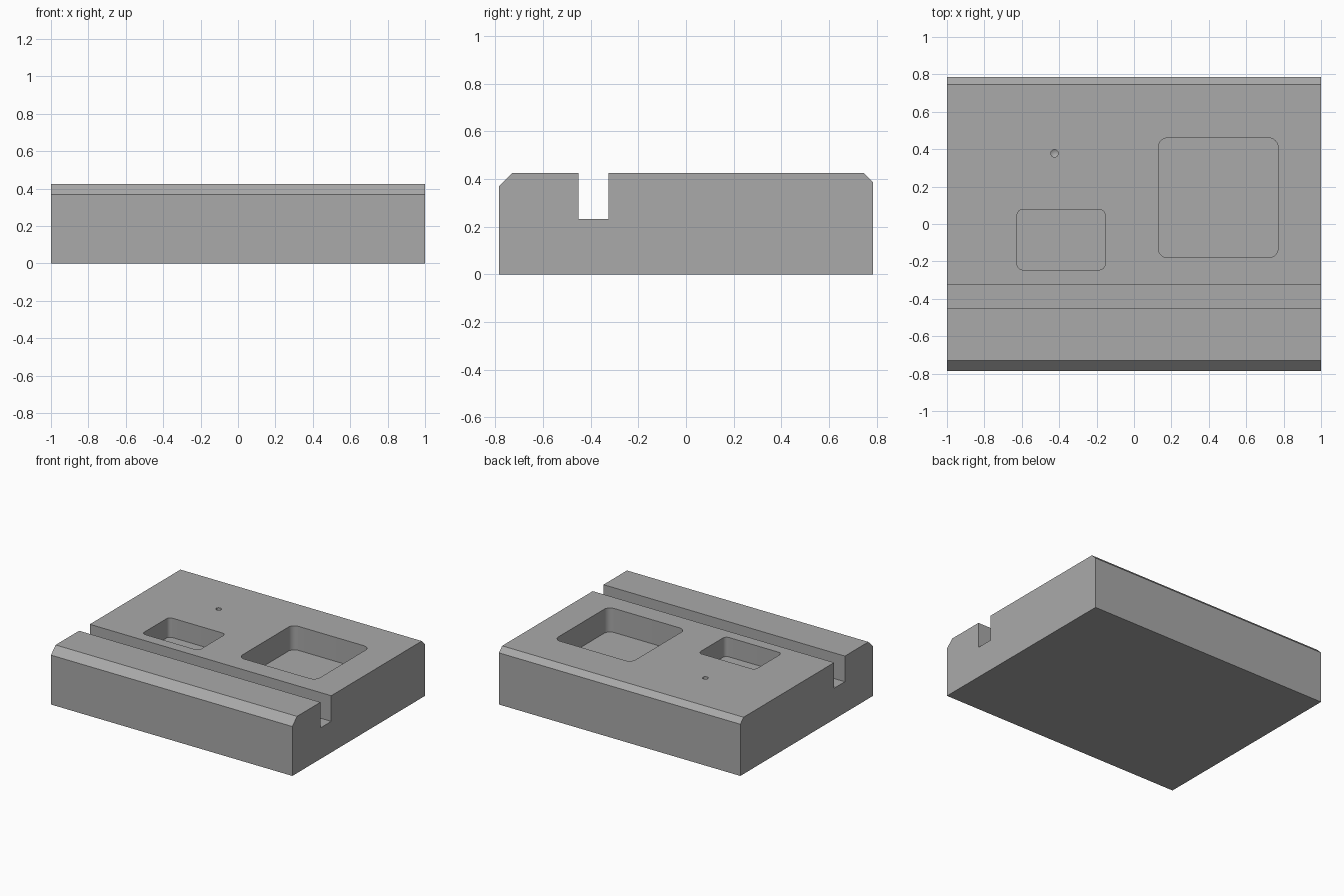
import bpy, bmesh
from math import cos, sin, pi

if "Cube" in bpy.data.objects:
    bpy.data.objects.remove(bpy.data.objects["Cube"], do_unlink=True)

TOP = 0.425

grey = bpy.data.materials.new("plain grey")
grey.use_nodes = True
colour = (0.4, 0.4, 0.4, 1)
grey.diffuse_color = colour
grey.node_tree.nodes["Principled BSDF"].inputs["Base Color"].default_value = colour


def extruded(name, points, offset):
    """Solid made by sweeping a closed outline along an offset."""
    bm = bmesh.new()
    face = bm.faces.new([bm.verts.new(p) for p in points])
    result = bmesh.ops.extrude_face_region(bm, geom=[face])
    moved = [v for v in result["geom"] if isinstance(v, bmesh.types.BMVert)]
    bmesh.ops.translate(bm, verts=moved, vec=offset)
    bmesh.ops.recalc_face_normals(bm, faces=bm.faces)
    return finish(name, bm)


def finish(name, bm):
    mesh = bpy.data.meshes.new(name)
    bm.to_mesh(mesh)
    bm.free()
    mesh.materials.append(grey)
    obj = bpy.data.objects.new(name, mesh)
    bpy.context.collection.objects.link(obj)
    return obj


def pocket(name, x0, x1, y0, y1, radius, depth):
    """Cutter with rounded vertical corners."""
    points = []
    centres = [(x1 - radius, y1 - radius), (x0 + radius, y1 - radius),
               (x0 + radius, y0 + radius), (x1 - radius, y0 + radius)]
    for quarter, (cx, cy) in enumerate(centres):
        for step in range(9):
            a = (quarter + step / 8) * pi / 2
            points.append((cx + radius * cos(a), cy + radius * sin(a), TOP - depth))
    return extruded(name, points, (0, 0, depth + 0.1))


def drill(name, x, y, radius, depth):
    """Cutter with a conical tip."""
    bm = bmesh.new()
    tip = radius * 0.6
    rings = [[bm.verts.new((x + radius * cos(i * pi / 12), y + radius * sin(i * pi / 12), z))
              for i in range(24)] for z in (TOP - depth, TOP + 0.1)]
    point = bm.verts.new((x, y, TOP - depth - tip))
    bm.faces.new(rings[1])
    for i in range(24):
        j = (i + 1) % 24
        bm.faces.new((rings[0][i], rings[0][j], rings[1][j], rings[1][i]))
        bm.faces.new((rings[0][j], rings[0][i], point))
    bmesh.ops.recalc_face_normals(bm, faces=bm.faces)
    return finish(name, bm)


# Block: side profile with chamfered edges and the long slot
profile = [(-0.785, 0), (0.785, 0), (0.785, 0.387), (0.747, TOP),
           (-0.325, TOP), (-0.325, 0.233), (-0.452, 0.233), (-0.452, TOP),
           (-0.73, TOP), (-0.785, 0.37)]
block = extruded("slotted_block", [(-1, y, z) for y, z in profile], (2, 0, 0))

# Two pockets and a drilled hole
cutters = [
    pocket("large_pocket_cutter", 0.13, 0.77, -0.18, 0.46, 0.05, 0.18),
    pocket("small_pocket_cutter", -0.625, -0.155, -0.245, 0.077, 0.03, 0.145),
    drill("hole_cutter", -0.425, 0.378, 0.02, 0.1),
]
for cutter in cutters:
    cut = block.modifiers.new(cutter.name, "BOOLEAN")
    cut.operation = "DIFFERENCE"
    cut.solver = "EXACT"
    cut.object = cutter
    cutter.hide_render = True
    cutter.hide_set(True)

# Bake the cuts, then smooth only the rounded corners
bpy.ops.object.select_all(action="DESELECT")
block.select_set(True)
bpy.context.view_layer.objects.active = block
for cutter in cutters:
    bpy.ops.object.modifier_apply(modifier=cutter.name)
    bpy.data.objects.remove(cutter, do_unlink=True)
bpy.ops.object.shade_smooth_by_angle(angle=pi / 7)
